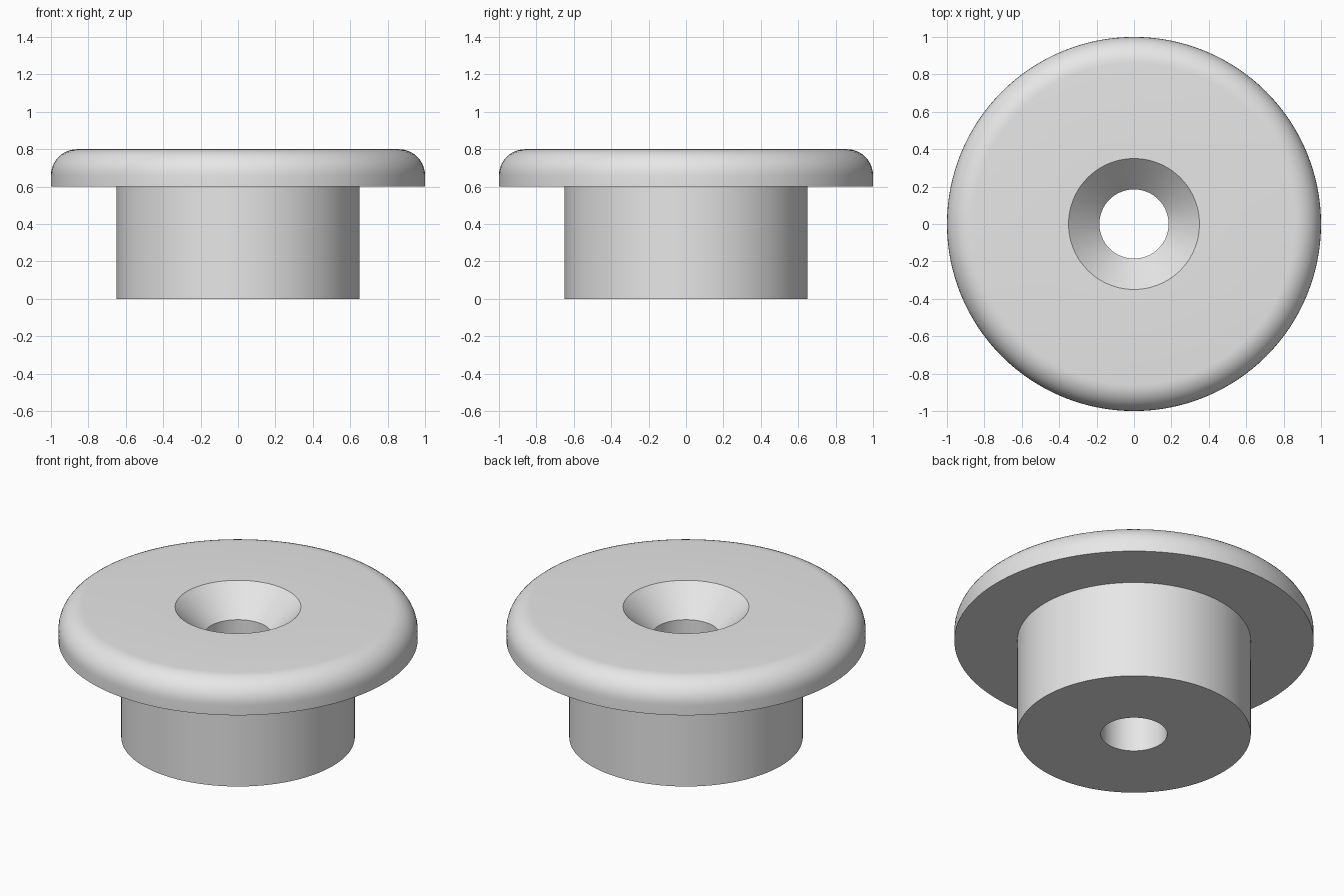
import bpy, bmesh
from math import cos, sin, pi

SEGMENTS = 128
HOLE_R, SINK_R, STEM_R, FLANGE_R = 0.185, 0.35, 0.65, 1.0
FLANGE_Z, TOP_Z, FILLET = 0.6, 0.8, 0.14

cube = bpy.data.objects.get("Cube")
if cube:
    bpy.data.objects.remove(cube, do_unlink=True)

grey = bpy.data.materials.new("light_grey")
grey.use_nodes = True
grey.diffuse_color = (0.8, 0.8, 0.8, 1)
grey.node_tree.nodes["Principled BSDF"].inputs["Base Color"].default_value = (0.8, 0.8, 0.8, 1)

# Closed half section: stem, flange with rounded rim, 45 degree countersink, bore
steps = 10
rim = [(FLANGE_R - FILLET + FILLET * cos(i / steps * pi / 2),
        TOP_Z - FILLET + FILLET * sin(i / steps * pi / 2)) for i in range(steps + 1)]
profile = [(HOLE_R, 0), (STEM_R, 0), (STEM_R, FLANGE_Z), (FLANGE_R, FLANGE_Z), *rim,
           (SINK_R, TOP_Z), (HOLE_R, TOP_Z - (SINK_R - HOLE_R))]

# Revolve the section about the vertical axis
bm = bmesh.new()
rings = []
for s in range(SEGMENTS):
    a = 2 * pi * s / SEGMENTS
    rings.append([bm.verts.new((r * cos(a), r * sin(a), z)) for r, z in profile])
for s, ring in enumerate(rings):
    following = rings[(s + 1) % SEGMENTS]
    for i in range(len(profile)):
        j = (i + 1) % len(profile)
        bm.faces.new((ring[i], following[i], following[j], ring[j]))
bmesh.ops.recalc_face_normals(bm, faces=bm.faces)

mesh = bpy.data.meshes.new("flanged_bushing")
bm.to_mesh(mesh)
bm.free()
mesh.materials.append(grey)
bushing = bpy.data.objects.new("flanged_bushing", mesh)
bpy.context.collection.objects.link(bushing)

# Smooth round walls with crisp edges
bpy.ops.object.select_all(action="DESELECT")
bushing.select_set(True)
bpy.context.view_layer.objects.active = bushing
bpy.ops.object.shade_smooth_by_angle(angle=pi / 6)
